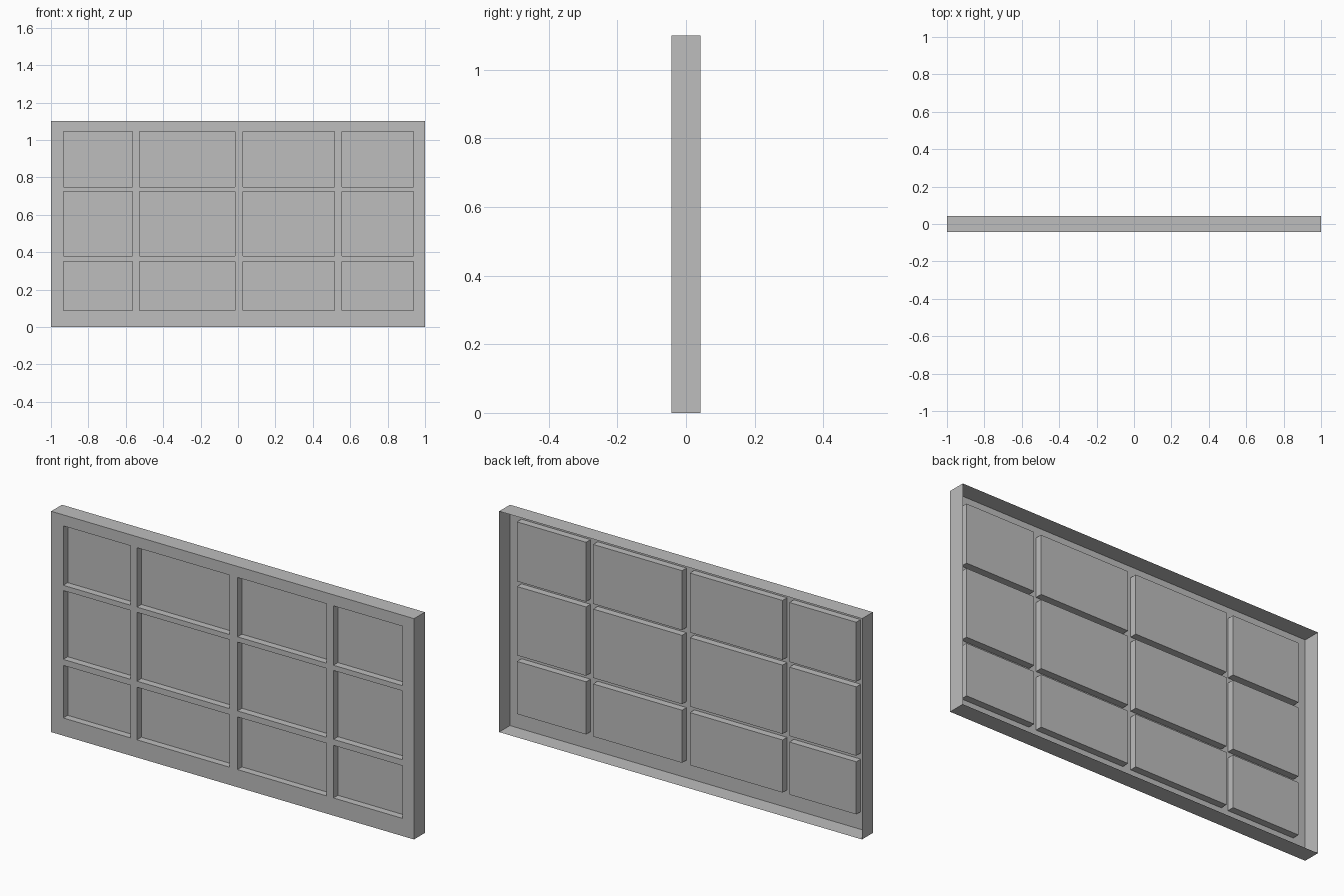
import bpy, bmesh

cube = bpy.data.objects.get("Cube")
if cube:
    bpy.data.objects.remove(cube)

FRONT, BACK, RECESS = -0.0425, 0.0425, 0.035
# Frame and panel boundaries across and up; every second cell is a panel
XS = [-1, -0.933, -0.564, -0.527, -0.016, 0.027, 0.517, 0.556, 0.937, 1]
ZS = [0, 0.088, 0.35, 0.38, 0.723, 0.749, 1.045, 1.1]

gray = bpy.data.materials.new("plain gray")
gray.use_nodes = True
color = (0.51, 0.51, 0.51, 1)
gray.diffuse_color = color
gray.node_tree.nodes["Principled BSDF"].inputs["Base Color"].default_value = color

bm = bmesh.new()

# Front sheet, split into frame bars and panel cells
grid = [[bm.verts.new((x, FRONT, z)) for z in ZS] for x in XS]
panels = []
for i in range(len(XS) - 1):
    for j in range(len(ZS) - 1):
        face = bm.faces.new((grid[i][j], grid[i + 1][j],
                             grid[i + 1][j + 1], grid[i][j + 1]))
        if i % 2 and j % 2:
            panels.append(face)


def push_back(geom, distance):
    verts = [g for g in geom if isinstance(g, bmesh.types.BMVert)]
    bmesh.ops.translate(bm, verts=verts, vec=(0, distance, 0))


# Thin outer walls, open at the back
rim = [e for e in bm.edges if e.is_boundary]
push_back(bmesh.ops.extrude_edge_only(bm, edges=rim)["geom"], BACK - FRONT)

# Recessed panels, which stand out as shallow boxes behind the sheet
push_back(bmesh.ops.extrude_face_region(bm, geom=panels)["geom"], RECESS)
bmesh.ops.delete(bm, geom=[f for f in panels if f.is_valid], context="FACES_ONLY")

# Face the shell outward, so the front looks toward -y
bmesh.ops.recalc_face_normals(bm, faces=bm.faces)
bm.normal_update()
if sum(f.normal.y * f.calc_area() for f in bm.faces) > 0:
    bmesh.ops.reverse_faces(bm, faces=bm.faces)

mesh = bpy.data.meshes.new("panelled_board")
bm.to_mesh(mesh)
bm.free()
mesh.materials.append(gray)
board = bpy.data.objects.new("panelled_board", mesh)
bpy.context.collection.objects.link(board)
